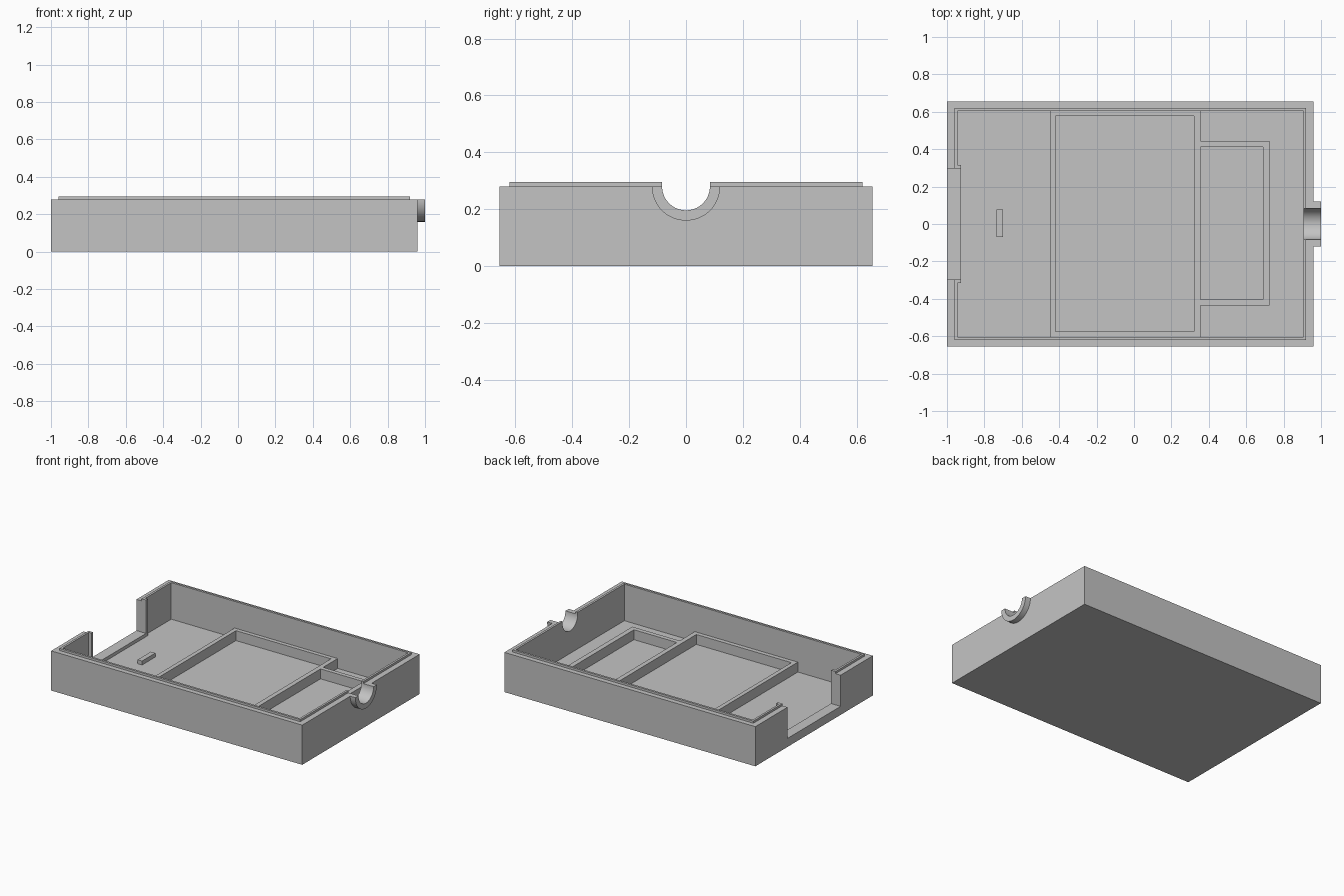
import bpy
import bmesh
import math

cube = bpy.data.objects.get("Cube")
if cube:
    bpy.data.objects.remove(cube, do_unlink=True)

grey = bpy.data.materials.new("light grey plastic")
grey.use_nodes = True
colour = (0.55, 0.55, 0.55, 1)
grey.diffuse_color = colour
grey.node_tree.nodes["Principled BSDF"].inputs["Base Color"].default_value = colour


def prism(name, profile, x0, x1):
    """Extrude a (y, z) outline along x."""
    bm = bmesh.new()
    face = bm.faces.new([bm.verts.new((x0, y, z)) for y, z in profile])
    grown = bmesh.ops.extrude_face_region(bm, geom=[face])["geom"]
    for v in grown:
        if isinstance(v, bmesh.types.BMVert):
            v.co.x = x1
    bmesh.ops.recalc_face_normals(bm, faces=bm.faces)
    mesh = bpy.data.meshes.new(name)
    bm.to_mesh(mesh)
    bm.free()
    mesh.materials.append(grey)
    obj = bpy.data.objects.new(name, mesh)
    bpy.context.collection.objects.link(obj)
    return obj


def box(name, x0, x1, y0, y1, z0, z1):
    return prism(name, [(y0, z0), (y1, z0), (y1, z1), (y0, z1)], x0, x1)


def combine(target, tool, operation):
    """Apply a boolean and discard the tool object."""
    mod = target.modifiers.new(operation, "BOOLEAN")
    mod.operation = operation
    mod.solver = "EXACT"
    mod.object = tool
    bpy.context.view_layer.objects.active = target
    bpy.ops.object.modifier_apply(modifier=mod.name)
    bpy.data.objects.remove(tool, do_unlink=True)


def half_round(radius, steps=32):
    """Lower half circle around the cable axis at the rim."""
    angles = [math.pi * (1 + i / steps) for i in range(steps + 1)]
    return [(radius * math.cos(a), RIM + radius * math.sin(a)) for a in angles]


RIM, LIP, FLOOR, RIB = 0.28, 0.295, 0.037, 0.107

# Tray with raised lip and hollow inside
tray = box("tray", -1, 0.96, -0.655, 0.655, 0, RIM)
combine(tray, box("lip", -0.96, 0.92, -0.62, 0.62, 0.02, LIP), "UNION")
combine(tray, box("cavity", -0.945, 0.905, -0.605, 0.605, FLOOR, 0.5), "DIFFERENCE")

# Thickened end wall, cut open to leave two posts and a sill
combine(tray, box("pad", -0.955, -0.925, -0.315, 0.315, 0.02, LIP), "UNION")
combine(tray, box("opening", -1.1, -0.9, -0.296, 0.296, 0.06, 0.5), "DIFFERENCE")

# Cable collar and its open bore
combine(tray, prism("collar", half_round(0.12), 0.94, 1.0), "UNION")
bore = half_round(0.084) + [(0.084, 0.5), (-0.084, 0.5)]
combine(tray, prism("bore", bore, 0.85, 1.1), "DIFFERENCE")

# Rib frames standing on the floor
ribs = box("rib_frames", -0.45, 0.355, -0.607, 0.607, 0.03, RIB)
combine(ribs, box("bay", 0.3, 0.725, -0.437, 0.443, 0.03, RIB), "UNION")
combine(ribs, box("large_pocket", -0.42, 0.322, -0.575, 0.577, -0.1, 0.5), "DIFFERENCE")
combine(ribs, box("small_pocket", 0.355, 0.69, -0.405, 0.413, -0.1, 0.5), "DIFFERENCE")

# Small locating bar
bar = box("locating_bar", -0.735, -0.70, -0.07, 0.078, 0.03, 0.065)

# Smooth only the round bore and collar
bpy.ops.object.select_all(action="DESELECT")
tray.select_set(True)
bpy.context.view_layer.objects.active = tray
bpy.ops.object.shade_smooth_by_angle(angle=math.radians(30))
